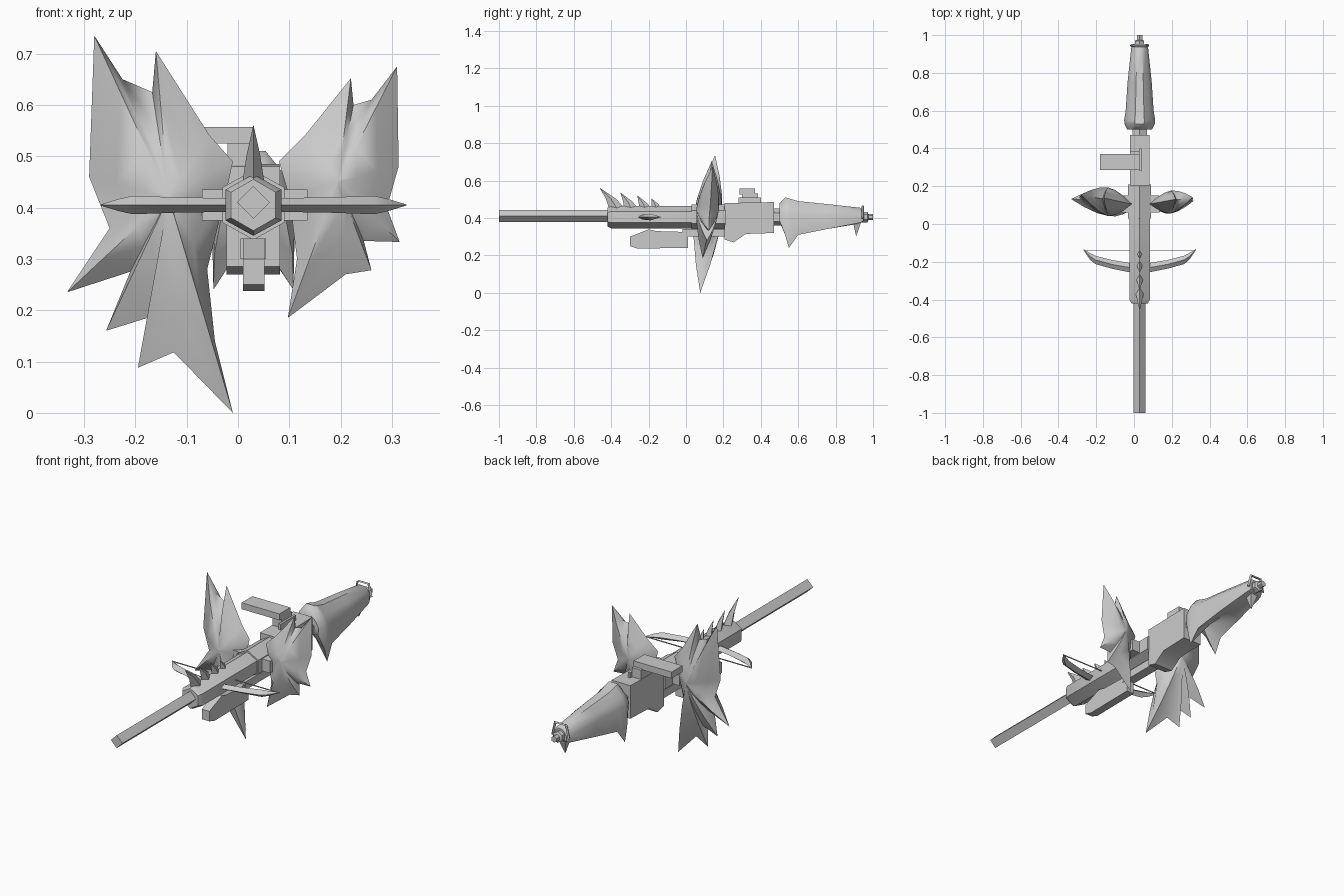
import bpy, bmesh, math
from mathutils import Vector

CX, CZ = 0.03, 0.405          # long axis of the weapon
grey = bpy.data.materials.new("grey metal")
grey.diffuse_color = (0.6, 0.6, 0.6, 1)


def finish(name, bm, angle=35):
    bmesh.ops.remove_doubles(bm, verts=bm.verts, dist=1e-5)
    bmesh.ops.recalc_face_normals(bm, faces=bm.faces)
    me = bpy.data.meshes.new(name)
    bm.to_mesh(me)
    bm.free()
    me.materials.append(grey)
    ob = bpy.data.objects.new(name, me)
    bpy.context.collection.objects.link(ob)
    me.polygons.foreach_set("use_smooth", [True] * len(me.polygons))
    me.set_sharp_from_angle(angle=math.radians(angle))
    return ob


def loft(name, rings, angle=35):
    """Skin a list of equal-length rings and cap both ends."""
    bm = bmesh.new()
    vs = [[bm.verts.new(p) for p in r] for r in rings]
    n = len(vs[0])
    for a, b in zip(vs, vs[1:]):
        for i in range(n):
            bm.faces.new((a[i], a[(i + 1) % n], b[(i + 1) % n], b[i]))
    bm.faces.new(vs[0])
    bm.faces.new(vs[-1][::-1])
    return finish(name, bm, angle)


def ngon(y, rx, rz, n, z=CZ, x=CX):
    return [(x + rx * math.sin(2 * math.pi * i / n), y,
             z + rz * math.cos(2 * math.pi * i / n)) for i in range(n)]


def box(name, x0, x1, y0, y1, z0, z1):
    return loft(name, [[(x0, y, z0), (x1, y, z0), (x1, y, z1), (x0, y, z1)]
                       for y in (y0, y1)])


def side_prism(name, pts, x0, x1):
    """Extrude a (y, z) outline across x."""
    return loft(name, [[(x, y, z) for y, z in pts] for x in (x0, x1)])


# Barrel and hexagonal body
loft("barrel", [ngon(y, 0.032, 0.032, 4, 0.41) for y in (-1, -0.4)])
loft("body", [ngon(-0.42, 0.05, 0.05, 6), ngon(-0.4, 0.063, 0.06, 6),
              ngon(0.04, 0.063, 0.06, 6)])
loft("collar", [ngon(0.03, 0.07, 0.068, 6), ngon(0.21, 0.07, 0.068, 6)])
loft("neck", [ngon(0.2, 0.055, 0.055, 6), ngon(0.3, 0.055, 0.055, 6)])

# Receiver with its lower lip, and the links around it
side_prism("receiver", [(0.205, 0.30), (0.205, 0.48), (0.47, 0.485), (0.47, 0.32),
                        (0.32, 0.315), (0.255, 0.27), (0.205, 0.285)], -0.022, 0.082)
loft("stock_link", [ngon(0.46, 0.045, 0.045, 6), ngon(0.53, 0.045, 0.045, 6)])
box("lower_rail", 0.005, 0.055, -0.02, 0.22, 0.30, 0.34)
box("wing_socket", -0.07, 0.135, 0.06, 0.15, 0.375, 0.435)

# Side-mounted sight on top
box("sight_plate", -0.18, 0.03, 0.285, 0.37, 0.525, 0.557)
box("sight_post", -0.02, 0.03, 0.30, 0.385, 0.48, 0.53)
box("sight_fin", 0.028, 0.04, 0.28, 0.40, 0.48, 0.51)

# Underslung fore grip with a downward blade
side_prism("fore_grip", [(-0.3, 0.25), (-0.3, 0.30), (-0.2, 0.34), (-0.16, 0.33),
                         (0.01, 0.325), (0.01, 0.24), (-0.26, 0.237)], 0.01, 0.052)

# Stock: a faceted shell with two hanging side points
def stock_ring(y, half, top, mid, low, keel):
    half_pts = [(0.3 * half, top), (0.75 * half, 0.5 * (top + mid)), (half, mid),
                (0.95 * half, low)]
    right = [(CX + x, y, z) for x, z in half_pts]
    left = [(CX - x, y, z) for x, z in reversed(half_pts)]
    return right + [(CX, y, keel)] + left


loft("stock", [stock_ring(*r) for r in (
    (0.50, 0.065, 0.48, 0.42, 0.385, 0.38),
    (0.53, 0.080, 0.51, 0.42, 0.31, 0.37),
    (0.55, 0.082, 0.505, 0.42, 0.24, 0.36),
    (0.60, 0.074, 0.49, 0.42, 0.31, 0.355),
    (0.75, 0.064, 0.475, 0.42, 0.34, 0.36),
    (0.93, 0.045, 0.455, 0.41, 0.375, 0.37),
    (0.95, 0.035, 0.44, 0.41, 0.385, 0.385))], 45)
loft("butt_knob", [ngon(y, r, r, 6) for y, r in
                   ((0.94, 0.028), (0.97, 0.028), (0.975, 0.016), (1.0, 0.016))])
loft("butt_spike", [[(CX - w, y - w, z), (CX + w, y - w, z), (CX + w, y + w, z),
                     (CX - w, y + w, z)] for y, z, w in
                    ((0.915, 0.39, 0.025), (0.91, 0.305, 0.001))])

# Sling loop at the butt
loop = [(-0.045, 0.40), (-0.03, 0.463), (0.03, 0.463), (0.045, 0.40)]
for a, b in zip(loop, loop[1:]):
    loft("sling_loop", [[(CX + x + dx, 0.945 + dy, z + dz) for dx, dy, dz in
                         ((0, -0.008, 0), (0.006, 0, 0.004), (0, 0.008, 0),
                          (-0.006, 0, -0.004))] for x, z in (a, b)])

# Row of curved spikes on top of the body
for y0, length, yt, zt, w in ((-0.365, 0.09, -0.46, 0.56, 0.022),
                              (-0.29, 0.08, -0.35, 0.535, 0.019),
                              (-0.215, 0.07, -0.26, 0.52, 0.017),
                              (-0.155, 0.06, -0.185, 0.505, 0.015)):
    rings = []
    for t, s in ((0, 1), (0.5, 0.6), (1, 0.02)):
        y = y0 + (yt - y0) * t ** 1.4
        z = 0.445 + (zt - 0.445) * t
        rings.append([(CX, y - s * length / 2, z), (CX + s * w, y, z),
                      (CX, y + s * length / 2, z), (CX - s * w, y, z)])
    loft("top_spike", rings)

# Bow limbs with a string between their tips
for side in (-1, 1):
    loft("bow_limb", [[(CX + side * x, y - d, CZ), (CX + side * x, y, CZ + h),
                       (CX + side * x, y + d, CZ), (CX + side * x, y, CZ - h)]
                      for x, y, d, h in ((0.03, -0.235, 0.025, 0.013),
                                         (0.15, -0.213, 0.023, 0.015),
                                         (0.235, -0.19, 0.022, 0.018),
                                         (0.262, -0.172, 0.018, 0.012),
                                         (0.298, -0.135, 0.002, 0.001))], 25)
box("bow_string", -0.265, 0.325, -0.143, -0.139, 0.403, 0.407)


# Bladed wings: a jagged edge swelling to a thick middle
def wing(name, edge, centre, slope, depth):
    c = Vector(centre)

    def ring(scale, bulge):
        out = []
        for p in edge:
            q = c + (Vector(p) - c) * scale
            y = 0.095 + slope * abs(q.x - CX) + 0.06 * (q.y - 0.4)
            out.append((q.x, y + bulge, q.y))
        return out

    steps = [(0.02, -1), (0.3, -0.86), (0.65, -0.5), (1, 0),
             (0.65, 0.5), (0.3, 0.86), (0.02, 1)]
    loft(name, [ring(s, b * depth) for s, b in steps], 60)


wing("left_wing", [(-0.01, 0.49), (-0.055, 0.54), (-0.16, 0.705), (-0.167, 0.625),
                   (-0.225, 0.65), (-0.28, 0.735), (-0.29, 0.46), (-0.25, 0.36),
                   (-0.333, 0.235), (-0.21, 0.275), (-0.257, 0.16), (-0.17, 0.187),
                   (-0.195, 0.088), (-0.125, 0.118), (-0.01, 0.0), (-0.045, 0.14),
                   (-0.06, 0.28), (-0.025, 0.42)], (-0.135, 0.42), 0.13, 0.075)
wing("right_wing", [(0.08, 0.49), (0.13, 0.54), (0.22, 0.652), (0.225, 0.60),
                    (0.26, 0.61), (0.31, 0.675), (0.313, 0.48), (0.29, 0.40),
                    (0.315, 0.333), (0.245, 0.335), (0.26, 0.278), (0.21, 0.27),
                    (0.097, 0.185), (0.115, 0.30), (0.10, 0.42)],
     (0.195, 0.45), 0.11, 0.06)
